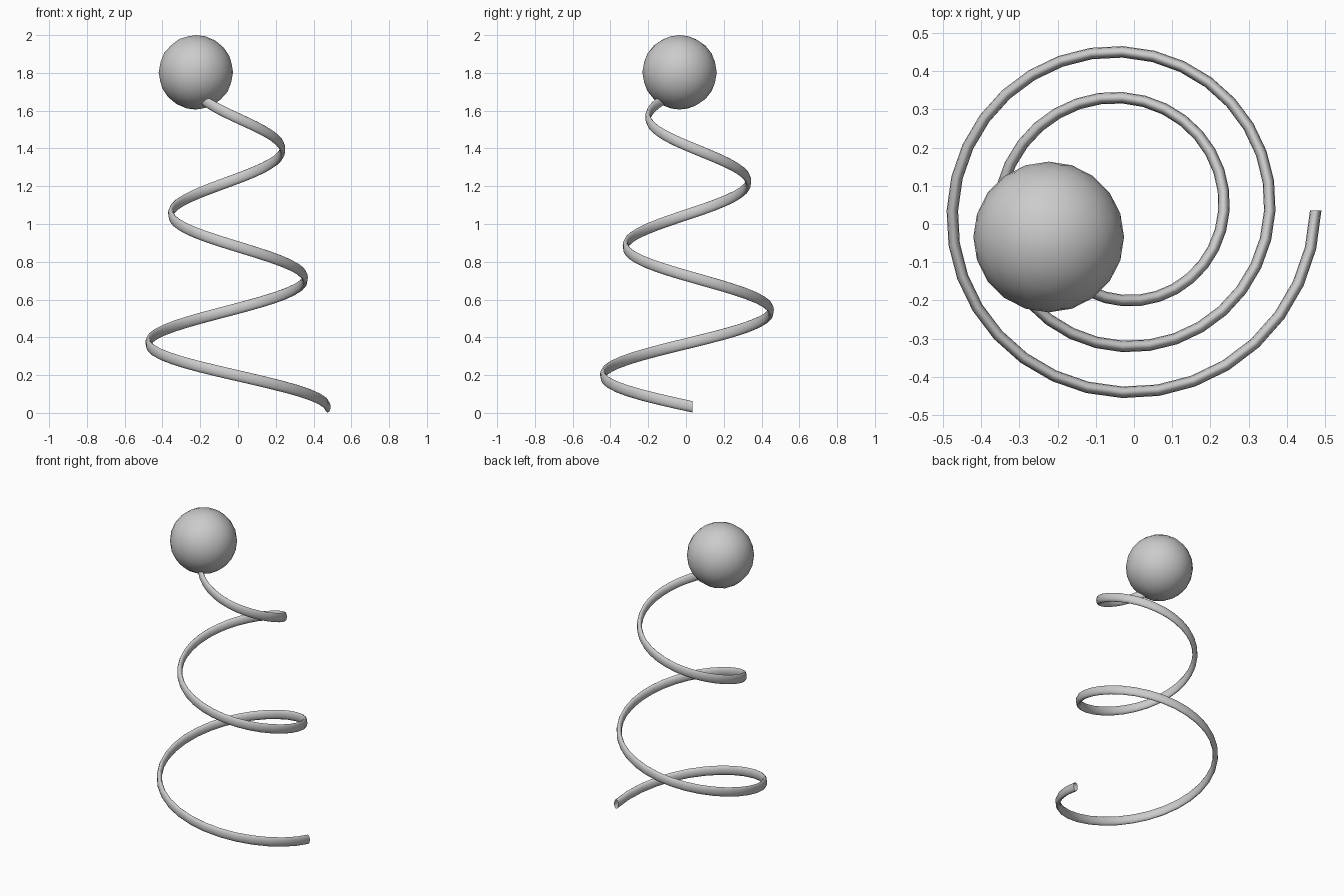
import bpy, bmesh, math

if "Cube" in bpy.data.objects:
    bpy.data.objects.remove(bpy.data.objects["Cube"])

CX, CY = -0.03, 0.035          # spiral axis
R0, TAPER = 0.505, 0.12        # start radius, shrink per turn
Z0, PITCH = 0.032, 0.685       # start height, rise per turn
TURNS, STEPS, SIDES = 2.5, 32, 12


def finish(name, bm):
    mesh = bpy.data.meshes.new(name)
    bm.normal_update()
    bm.to_mesh(mesh)
    bm.free()
    mesh.shade_smooth()
    obj = bpy.data.objects.new(name, mesh)
    bpy.context.collection.objects.link(obj)
    return obj


# Tapering coil: an upright oval section swept clockwise up the spiral, open ends
bm = bmesh.new()
rings = []
for i in range(int(TURNS * STEPS) + 1):
    t = i / STEPS
    a = -2 * math.pi * t
    ring = []
    for j in range(SIDES):
        b = 2 * math.pi * j / SIDES
        r = R0 - TAPER * t + 0.015 * math.cos(b)
        z = Z0 + PITCH * t + 0.03 * math.sin(b)
        ring.append(bm.verts.new((CX + r * math.cos(a), CY + r * math.sin(a), z)))
    rings.append(ring)
for lo, hi in zip(rings, rings[1:]):
    for j in range(SIDES):
        k = (j + 1) % SIDES
        bm.faces.new((lo[j], lo[k], hi[k], hi[j]))
bmesh.ops.recalc_face_normals(bm, faces=bm.faces)
finish("spring_coil", bm)

# Ball on the tip of the coil
bm = bmesh.new()
bmesh.ops.create_icosphere(bm, subdivisions=3, radius=0.197)
ball = finish("ball", bm)
ball.location = (-0.223, -0.034, 1.803)
